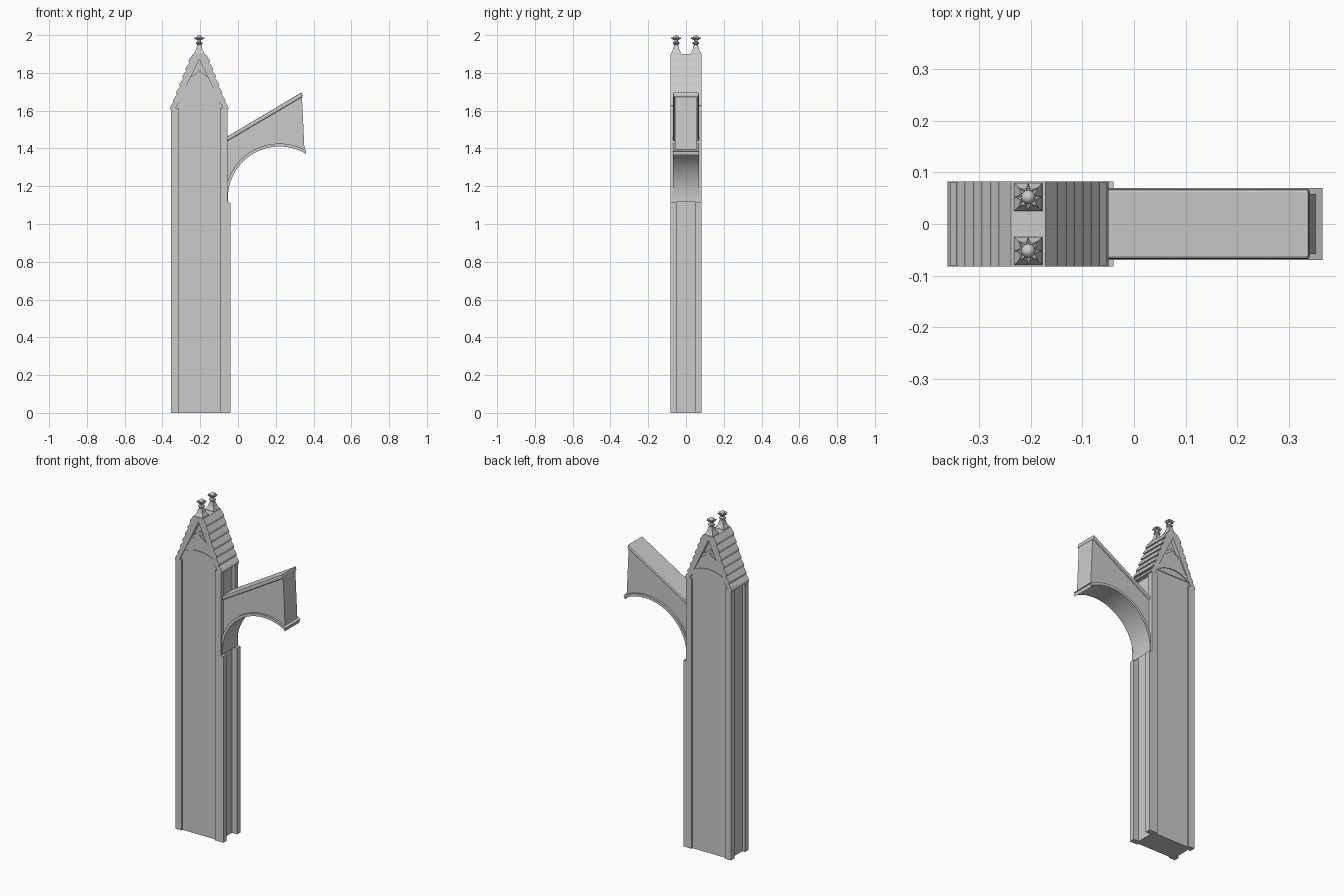
import bpy, bmesh, math
from mathutils import Vector

if "Cube" in bpy.data.objects:
    bpy.data.objects.remove(bpy.data.objects["Cube"])

CX = -0.205  # pillar centre line


def finish(name, bm, smooth=None):
    bmesh.ops.recalc_face_normals(bm, faces=bm.faces)
    me = bpy.data.meshes.new(name)
    bm.to_mesh(me)
    bm.free()
    ob = bpy.data.objects.new(name, me)
    bpy.context.collection.objects.link(ob)
    if smooth:
        bpy.context.view_layer.objects.active = ob
        bpy.ops.object.select_all(action='DESELECT')
        ob.select_set(True)
        bpy.ops.object.shade_smooth_by_angle(angle=math.radians(smooth))
    return ob


def prism(name, pts, half, smooth=None):
    """Extrude an x-z outline through y = -half .. half."""
    bm = bmesh.new()
    a = [bm.verts.new((x, -half, z)) for x, z in pts]
    b = [bm.verts.new((x, half, z)) for x, z in pts]
    bm.faces.new(a)
    bm.faces.new(b[::-1])
    n = len(pts)
    for i in range(n):
        bm.faces.new((a[i], b[i], b[(i + 1) % n], a[(i + 1) % n]))
    return finish(name, bm, smooth)


def box(name, x0, x1, y0, y1, z0, z1):
    bm = bmesh.new()
    bmesh.ops.create_cube(bm, size=1)
    for v in bm.verts:
        v.co = Vector(((x0 + x1) / 2 + v.co.x * (x1 - x0),
                       (y0 + y1) / 2 + v.co.y * (y1 - y0),
                       (z0 + z1) / 2 + v.co.z * (z1 - z0)))
    return finish(name, bm)


def arc(cx, cz, r, a0, a1, n):
    return [(cx + r * math.cos(math.radians(a0 + (a1 - a0) * i / n)),
             cz + r * math.sin(math.radians(a0 + (a1 - a0) * i / n))) for i in range(n + 1)]


def mirrored(right):
    """Right half of an outline (bottom to top) -> closed symmetric outline."""
    return [(CX + x, z) for x, z in right] + [(CX - x, z) for x, z in reversed(right) if x > 1e-6]


# Pillar: recessed core with four corner posts, right-hand ones thicker below the springing
HOOD_R, HOOD_Z = 0.176, 1.50
hood_in = arc(CX, HOOD_Z, HOOD_R, 35, 145, 16)
prism("pillar_core", [(-0.338, 0), (-0.075, 0)] + [(-0.075, 1.62)] +
      [p for p in hood_in if abs(p[0] - CX) < 0.128] + [(-0.338, 1.62)], 0.072)
for s, side in ((-1, "front"), (1, "back")):
    y0, y1 = sorted((s * 0.05, s * 0.082))
    box(f"post_left_{side}", -0.355, -0.315, y0, y1, 0, 1.615)
    box(f"post_right_{side}", -0.095, -0.056, y0, y1, 0, 1.615)
    box(f"post_right_lower_{side}", -0.094, -0.04, y0, y1, 0, 1.113)

# Flying arch: web, sloped coping and curved soffit
AC = (0.22, 1.136)
soffit = arc(*AC, 0.274, 184, 60, 28)
inner = arc(*AC, 0.290, 176, 60, 28)
prism("arch_web", [(-0.09, 1.13)] + inner + [(0.352, 1.39), (0.338, 1.685), (-0.09, 1.43)], 0.058)
prism("arch_soffit", soffit + [(0.358, 1.365), (0.36, 1.385)] + inner[::-1], 0.07, 30)
coping = prism("arch_coping", [(-0.085, 1.422), (0.342, 1.674), (0.338, 1.698), (-0.085, 1.446)], 0.068)
bev = coping.modifiers.new("Soft", 'BEVEL')
bev.width, bev.segments = 0.006, 2

# Gable: core, stepped roof frame, hood arch and pointed front panel
prism("gable_core", mirrored([(0.14, 1.62), (0.025, 1.885)]), 0.06)
N, Z0, Z1 = 7, 1.607, 1.90
steps = []
for i in range(N):
    z, zn = (Z0 + (Z1 - Z0) * k / N for k in (i, i + 1))
    w, wn = (0.148 - 0.115 * k / N for k in (i, i + 1))
    steps += [(w + 0.008, z), (w + 0.005, z + 0.012), (wn, zn)]
right_outer = [(CX + x, z) for x, z in steps]
left_outer = [(2 * CX - x, z) for x, z in reversed(right_outer)]
prism("stepped_roof", right_outer + left_outer +
      [(CX - 0.128, 1.607), (CX, 1.872), (CX + 0.128, 1.607)], 0.082)
hood_out = arc(CX, HOOD_Z, HOOD_R + 0.022, 140, 40, 16)
prism("hood_arch", arc(CX, HOOD_Z, HOOD_R, 40, 140, 16) + hood_out, 0.081)
prism("spandrel", mirrored([(0.125, 1.625), (0.105, 1.69), (0.088, 1.715), (0.078, 1.745),
                            (0.05, 1.775), (0.02, 1.795), (0, 1.815)]), 0.07)
prism("pointed_panel", mirrored([(0.115, 1.64), (0.075, 1.715), (0.055, 1.755),
                                 (0.02, 1.778), (0, 1.795)]), 0.076)

# Finials: concave square base, turned stem, leaf star and ball
for s, side in ((-1, "front"), (1, "back")):
    c = Vector((CX, s * 0.052, 0))

    def stack(name, rings, n, twist, smooth=None, star=1.0):
        bm = bmesh.new()
        loops = []
        for r, z in rings:
            loops.append([bm.verts.new((
                c.x + r * (star if k % 2 else 1) * math.cos(2 * math.pi * k / n + twist),
                c.y + r * (star if k % 2 else 1) * math.sin(2 * math.pi * k / n + twist), z))
                for k in range(n)])
        for p, q in zip(loops, loops[1:]):
            for k in range(n):
                bm.faces.new((p[k], p[(k + 1) % n], q[(k + 1) % n], q[k]))
        bm.faces.new(loops[0])
        bm.faces.new(loops[-1])
        finish(name, bm, smooth)

    stack(f"finial_base_{side}", [(0.039, 1.895), (0.038, 1.904), (0.025, 1.922), (0.016, 1.946)],
          4, math.pi / 4)
    stack(f"finial_stem_{side}", [(0.011, 1.94), (0.011, 1.95), (0.018, 1.955), (0.018, 1.960),
                                  (0.010, 1.965), (0.010, 1.975), (0.014, 1.98), (0.014, 1.99),
                                  (0.009, 1.997), (0.004, 2.0)], 12, 0, 40)
    stack(f"finial_leaves_{side}", [(0.013, 1.974), (0.028, 1.982), (0.026, 1.987), (0.012, 1.984)],
          16, 0, None, 0.5)
